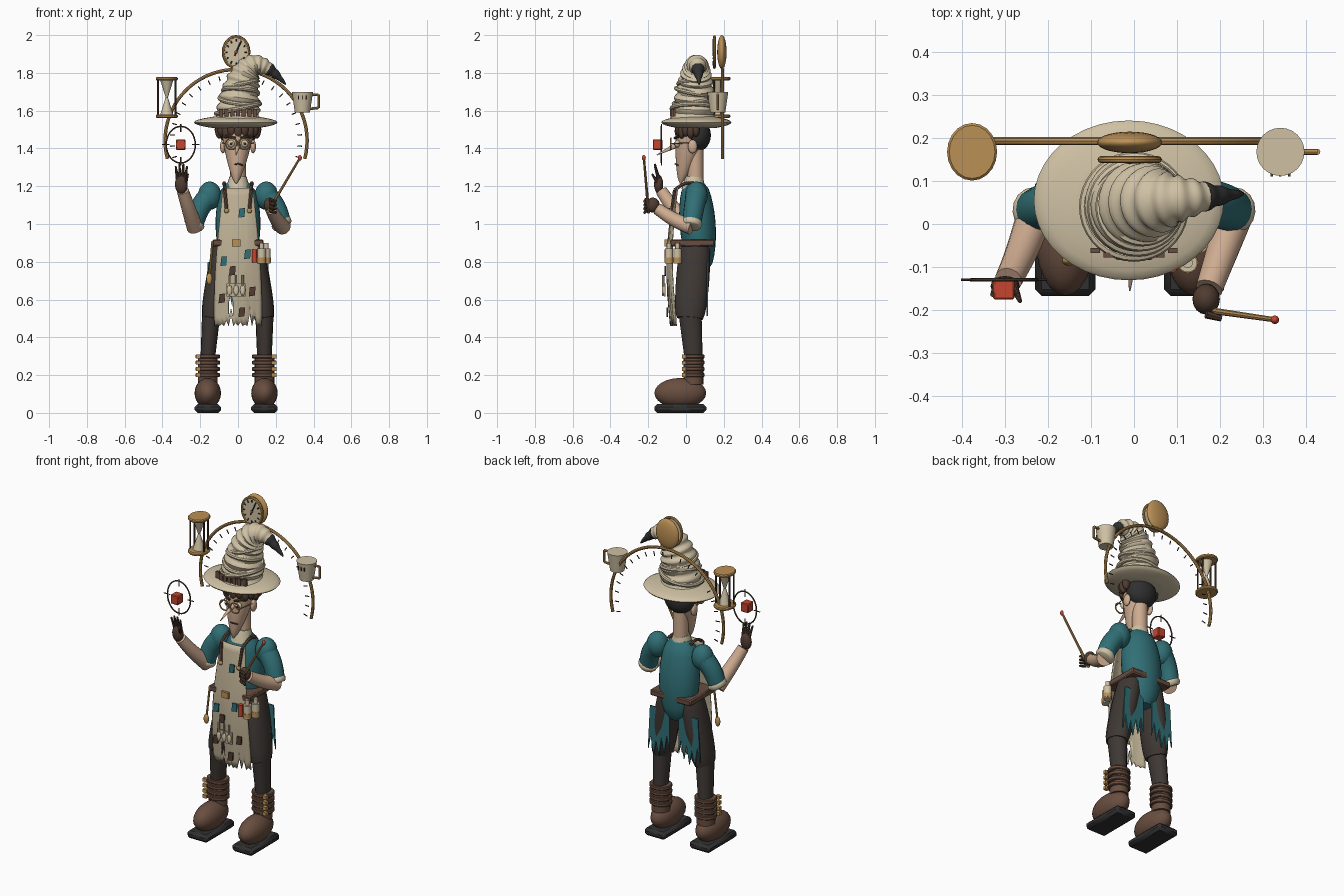
import bpy, bmesh, random
from math import sin, cos, pi, tau, sqrt, radians
from mathutils import Vector

random.seed(4)
cube = bpy.data.objects.get("Cube")
if cube:
    bpy.data.objects.remove(cube, do_unlink=True)


def colour(name, *rgb):
    material = bpy.data.materials.new(name)
    material.use_nodes = True
    material.diffuse_color = (*rgb, 1)
    material.node_tree.nodes["Principled BSDF"].inputs["Base Color"].default_value = (*rgb, 1)
    return material


teal = colour("teal cloth", .03, .16, .18)
cream = colour("cream felt", .62, .53, .37)
linen = colour("apron linen", .52, .44, .3)
charcoal = colour("charcoal trousers", .05, .04, .035)
brown = colour("boot leather", .14, .075, .05)
glove = colour("dark leather", .08, .045, .03)
skin = colour("skin", .62, .41, .28)
gold = colour("old gold", .5, .28, .09)
black = colour("near black", .03, .03, .03)
red = colour("red", .55, .06, .03)


def at(x, y, z):
    return Vector((x, y, z))


RIGHT, BACK, UP = at(1, 0, 0), at(0, 1, 0), at(0, 0, 1)


def part(name, material, *shapes, bevel=0, thickness=0):
    """One object from any number of (vertices, faces) shapes."""
    vertices, faces = [], []
    for points, polygons in shapes:
        faces += [[index + len(vertices) for index in polygon] for polygon in polygons]
        vertices += points
    mesh = bpy.data.meshes.new(name)
    mesh.from_pydata(vertices, [], faces)
    bm = bmesh.new()
    bm.from_mesh(mesh)
    bmesh.ops.recalc_face_normals(bm, faces=bm.faces)
    bm.to_mesh(mesh)
    bm.free()
    mesh.materials.append(material)
    mesh.shade_smooth()
    mesh.set_sharp_from_angle(angle=radians(40))
    thing = bpy.data.objects.new(name, mesh)
    bpy.context.collection.objects.link(thing)
    if bevel:
        thing.modifiers.new("soft edge", "BEVEL").width = bevel
    if thickness:
        thing.modifiers.new("cloth", "SOLIDIFY").thickness = thickness


def skinned(loops, closed=False):
    n, m = len(loops[0]), len(loops)
    faces = [[i * n + j, i * n + (j + 1) % n, (i + 1) % m * n + (j + 1) % n, (i + 1) % m * n + j]
             for i in range(m if closed else m - 1) for j in range(n)]
    if not closed:
        faces += [list(range(n)), list(range((m - 1) * n, m * n))]
    return [point for loop in loops for point in loop], faces


def tube(points, radius, wide=1, sides=16, ref=BACK, closed=False):
    """Skin along points; radius is one size or one per point, wide scales it across ref."""
    sizes = radius if isinstance(radius, list) else [radius] * len(points)
    loops, last = [], len(points) - 1
    for i, (point, size) in enumerate(zip(points, sizes)):
        if closed:
            along = points[(i + 1) % len(points)] - points[i - 1]
        else:
            along = points[min(i + 1, last)] - points[max(i - 1, 0)]
        along.normalize()
        u = (ref - along * along.dot(ref)).normalized()
        v = along.cross(u) * wide
        loops.append([point + (u * cos(a) + v * sin(a)) * size
                      for a in (tau * k / sides for k in range(sides))])
    return skinned(loops, closed)


def limb(a, b, start, end=None, swell=0, wide=1, bend=None, sides=16):
    """Tapered limb from a to b, optionally swollen or bent at its middle."""
    end = start if end is None else end
    steps = [k / 12 for k in range(13)] if swell or bend else [0, 1]
    points = [a.lerp(b, t) + (bend or UP * 0) * sin(pi * t) for t in steps]
    sizes = [start + (end - start) * t + swell * sqrt(abs(sin(pi * t))) for t in steps]
    return tube(points, sizes, wide, sides)


def rod(a, b, radius):
    return limb(a, b, radius, sides=8)


def drum(centre, radius, height, wide=1):
    return limb(centre - UP * height / 2, centre + UP * height / 2, radius, wide=wide, sides=20)


def ball(centre, rx, ry, rz, sides=16):
    angles = [pi * (k - 6) / 12.2 for k in range(13)]
    return tube([centre + UP * rz * sin(a) for a in angles], [ry * cos(a) for a in angles], rx / ry, sides)


def oval(centre, rx, rz, steps=32):
    return [centre + RIGHT * rx * cos(tau * k / steps) + UP * rz * sin(tau * k / steps) for k in range(steps)]


def hoop(centre, rx, rz, radius):
    return tube(oval(centre, rx, rz), radius, sides=8, closed=True)


def plate(outline, depth=.008):
    return skinned([[point + BACK * d for point in outline] for d in (-depth / 2, depth / 2)])


def box(centre, width, depth, height):
    corners = ((-1, -1), (1, -1), (1, 1), (-1, 1))
    return plate([centre + RIGHT * width * a / 2 + UP * height * b / 2 for a, b in corners], depth)


# Paired parts: boots, legs, coat rags, sleeves, ears, eyes and straps
for s, side in ((-1, "right_"), (1, "left_")):
    foot = at(s * .15 - .01, -.03, 0)
    ankle = foot + BACK * .07
    knee, hip = at(s * .14, .02, .52), at(s * .07, .05, .9)
    straps = [ankle + UP * (.2 + k * .033) for k in range(4)]
    part(side + "sole", black, box(foot + UP * .023, .14, .275, .046), bevel=.015)
    part(side + "boot", brown, ball(foot + UP * .105, .07, .137, .08, 24))
    part(side + "boot_shaft", brown, drum(ankle + UP * .23, .052, .16))
    part(side + "boot_straps", brown, *[drum(strap, .058, .022, 1.12) for strap in straps], bevel=.004)
    part(side + "boot_buckles", gold, *[box(strap + at(s * .05, -.05, 0), .025, .02, .02) for strap in straps])
    part(side + "shin", charcoal, limb(knee + UP * .03, ankle + UP * .29, .062, .048, wide=.8))
    part(side + "thigh", charcoal, limb(hip, knee - UP * .02, .07, .07, .018, wide=.74))
    zigzag = [at(s * (.03 + k * .018), .112, .5 + k % 2 * .1 + abs(k - 5) * .012) for k in range(9)]
    part(side + "coat_rag", teal, plate([at(s * .16, .112, .8), at(s * .03, .112, .8)] + zigzag))
    shoulder, elbow = at(s * .15, .055, 1.15), at(s * .232, .03, 1)
    part(side + "sleeve", teal, ball(shoulder, .062, .06, .075),
         limb(shoulder, elbow, .058, .05, bend=at(s * .01, 0, .01)))
    part(side + "sleeve_cuff", cream, limb(elbow.lerp(shoulder, .1), elbow.lerp(shoulder, -.1), .05, .045, .008))
    eye = at(s * .035, -.045, 1.425)
    lens = eye - BACK * .035
    part(side + "ear", skin, ball(at(s * .08, .035, 1.41), .015, .025, .036))
    part(side + "eye", cream, ball(eye, .02, .016, .02))
    part(side + "pupil", black, ball(eye - BACK * .016, .007, .004, .007))
    part(side + "lens_rim", gold, hoop(lens, .03, .03, .004),
         rod(lens + RIGHT * s * .03, at(s * .085, .03, 1.43), .003))
    part(side + "brow", glove, rod(eye + at(-s * .02, -.015, .03), eye + at(s * .03, .01, .04), .007))
    bib_corner = at(s * .07, -.06, 1.18)
    button = at(s * .06, -.075, 1.07)
    part(side + "apron_strap", brown, rod(button, bib_corner, .009),
         limb(bib_corner, at(s * .075, .06, 1.21), .009, bend=UP * .02, sides=8))
    part(side + "strap_button", gold, ball(button - BACK * .006, .013, .008, .013))

# Right arm raised with open hand
right_elbow, right_wrist = at(-.228, .03, .98), at(-.292, -.13, 1.175)
right_palm = at(-.3, -.145, 1.21)
part("right_forearm", skin, limb(right_elbow, right_wrist, .043, .032, bend=-BACK * .01))
part("right_glove", glove, ball(right_palm, .034, .024, .05),
     *[limb(right_palm + at(d, 0, .03), right_palm + at(d * 1.5, -.02, .115 - abs(d)), .01, .005, sides=8)
       for d in (-.02, -.007, .007, .02)],
     limb(right_palm + RIGHT * .02, right_palm + at(.035, -.035, .055), .011, .005, sides=8))

# Left arm forward, holding the wand
left_elbow, left_wrist = at(.238, .03, .985), at(.175, -.15, 1.08)
left_palm, wand_end = at(.168, -.175, 1.1), at(.328, -.223, 1.35)
part("left_forearm", skin, limb(left_elbow, left_wrist, .043, .032, bend=-UP * .01))
knuckles = [left_palm + at(0, -.035, .03 - k * .02) for k in range(4)]
part("left_glove", glove, ball(left_palm, .032, .036, .04),
     *[limb(knuckle, knuckle + at(.035, -.01, -.01), .01, .007, sides=8) for knuckle in knuckles])
part("wand", gold, limb(at(.155, -.198, 1.06), wand_end, .008, .006, sides=8))
part("wand_tip", red, ball(wand_end, .01, .01, .015))

# Torso, belt and neck
part("tunic", teal, limb(at(0, .08, .75), at(0, .045, 1.22), .035, .045, .055, wide=1.25, sides=28))
part("belt", brown, box(at(0, .034, .9), .27, .235, .036), bevel=.006)
part("buckle", gold, box(at(-.01, -.106, .9), .045, .014, .036))
part("collar", cream, limb(at(0, .04, 1.18), at(0, .045, 1.25), .065, .046))
part("neck", skin, drum(at(0, .05, 1.3), .042, .2))

# Head
part("face", skin, limb(at(-.01, -.03, 1.215), at(0, .04, 1.53), .004, .08, .02, sides=24))
part("nose", skin, limb(at(0, -.035, 1.425), at(-.01, -.155, 1.365), .017, .002, sides=10))
part("mouth", glove, limb(at(-.025, -.04, 1.31), at(.025, -.04, 1.31), .004, bend=at(0, -.016, .008)))
part("glasses_bridge", gold, rod(at(-.008, -.08, 1.43), at(.008, -.08, 1.43), .003))
part("hair", black, ball(at(0, .062, 1.47), .092, .07, .085, 24))
part("fringe", glove, *[ball(at(.1 * sin(k / 3), .045 - .085 * cos(k / 3), 1.49 + k % 2 * .01), .024, .02, .038)
                        for k in range(-5, 6)])

# Crumpled hat: rippled crown bending over into a drooping tip
slopes = [pi * (k - 6) / 12 for k in range(13)]
part("hat_brim", cream, tube([at(-.012, .055, 1.538 + .03 * sin(a)) for a in slopes],
                             [.1 + .086 * cos(a) ** 2 for a in slopes], 1.19, 40))
steps = [k / 80 for k in range(80)]
crown = [at(.26 * t * t, .04 + .03 * t, 1.54 + .3 * sin(2.45 * t)) for t in steps]
sizes = [.12 * (1 - t) ** .8 * (1 + .07 * sin(80 * t)) for t in steps]
part("hat_crown", cream, tube(crown[:64], sizes[:64], sides=28))
part("hat_tip", black, tube(crown[63:], sizes[63:]))
turns = [tau * k / 36 for k in range(36)]
part("hat_folds", cream, *[tube([at(.007 * k, .04, 1.61 + .045 * k) + (.116 - .012 * k) * (
    RIGHT * cos(a) + BACK * sin(a) + UP * .22 * (-1) ** k * cos(a + k)) for a in turns],
    .012, sides=8, ref=UP, closed=True) for k in range(4)])
part("hat_band", brown, *[box(at(d * .03, .002 * d * d - .08, 1.588), .022, .012, .04) for d in range(-3, 4)])

# Tattered apron: curved cloth with a ragged hem and a torn hole
TOP, DROP, COLUMNS, ROWS = 1.19, .73, 20, 18


def apron_point(x, t, drop=DROP):
    return at(x, 2 * x * x - .06 - .025 * t - .03 * sin(pi * t), TOP - drop * t)


drops = [DROP - random.uniform(0, .07) * (j % 2) for j in range(COLUMNS + 1)]
cloth = [apron_point((.08 + .08 * t - .035 * t ** 3) * (2 * j / COLUMNS - 1), t, drops[j])
         for t in (i / ROWS for i in range(ROWS + 1)) for j in range(COLUMNS + 1)]
WIDE = COLUMNS + 1
weave = [[n, n + 1, n + WIDE + 1, n + WIDE] for i in range(ROWS) for j in range(COLUMNS)
         for n in [i * WIDE + j] if not (i in (15, 16) and j in (6, 7))]
part("apron", linen, (cloth, weave), thickness=.006)


def patches(*places):
    shapes = []
    for x, t in places:
        centre = apron_point(x, t) - BACK * .008
        shapes.append(plate([centre + at(a * .018, 0, b * .026) for a, b in ((-1, -1), (.8, -.8), (1, 1), (-.7, .9))]))
    return shapes


part("teal_patches", teal, *patches((-.075, .53), (.02, .18), (.05, .48)))
part("leather_patches", glove, *patches((.075, .75), (-.085, .8), (.02, .9), (-.03, .6)))
pocket = at(-.01, -.112, .65)
part("pocket", linen, box(pocket, .1, .008, .07))
spoons = [pocket + at(d, -.008, 0) for d in (-.035, 0, .035)]
part("spoons", cream, *[rod(spoon - UP * .03, spoon + UP * .08, .006) for spoon in spoons],
     *[ball(spoon, .014, .008, .028) for spoon in spoons])

# Things hung from the belt
ladle = at(-.152, -.085, .71)
bottles = [at(.125, -.09, .83), at(.15, -.045, .83)]
part("hip_ladle", gold, rod(ladle, at(-.135, -.075, .91), .006), ball(ladle, .016, .012, .03))
part("hip_bottles", cream, *[drum(bottle, .022, .08) for bottle in bottles],
     *[drum(bottle + UP * .05, .012, .04) for bottle in bottles])
part("bottle_bands", gold, *[drum(bottle - UP * .02, .024, .025) for bottle in bottles])
part("red_vial", red, drum(at(.088, -.1, .83), .013, .07))

# Floating cube and its ring
target = at(-.303, -.13, 1.42)
part("floating_cube", red, box(target - BACK * .02, .05, .052, .055), bevel=.004)
part("cube_ring", glove, hoop(target, .077, .097, .004),
     *[rod(target + way * .06, target + way * .1, .003) for way in (RIGHT, -RIGHT, UP * 1.1, UP * -1.1)])

# Gold arch with dial marks
hub = at(-.01, .193, 1.442)
spokes = [RIGHT * cos(a) + UP * sin(a) for a in (radians(5 * k - 15) for k in range(43))]
part("arch", gold, tube([hub + spoke * .376 for spoke in spokes], .009, sides=8))
part("arch_marks", glove, *[rod(hub + spoke * .325, hub + spoke * .35, .003) for spoke in spokes[::2]])

# Clock
clock = at(-.01, .19, 1.91)
dial = clock - BACK * .04
part("clock_back", gold, ball(clock, .076, .025, .09, 28))
part("clock_rim", gold, hoop(dial, .067, .081, .008))
part("clock_face", cream, plate(oval(dial, .067, .081)))
front = dial - BACK * .005
part("clock_marks", black, *[rod(a, b, .0035) for a, b in zip(oval(front, .045, .055, 12), oval(front, .057, .07, 12))],
     rod(front + at(-.008, 0, -.02), front + at(.025, 0, .055), .004))
part("clock_pin", red, ball(front, .008, .006, .008))

# Hourglass
glass = at(-.377, .168, 1.67)
part("hourglass_caps", gold, *[drum(glass + UP * d, .067, .018, .87) for d in (-.1, .1)], bevel=.005)
part("hourglass_posts", glove, *[rod(glass + at(a * .046, b * .02, -.1), glass + at(a * .046, b * .02, .1), .005)
                                 for a in (-1, 1) for b in (-1, 1)])
part("hourglass_glass", cream, *[limb(glass, glass + UP * d, .006, .036) for d in (-.095, .095)])

# Mug
mug = at(.341, .168, 1.59)
grip = [mug + at(*corner) for corner in ((.045, 0, .095), (.086, 0, .095), (.086, 0, .025), (.04, 0, .02))]
part("mug", cream, limb(mug, mug + UP * .11, .04, .056, sides=24))
part("mug_handle", gold, *[rod(a, b, .007) for a, b in zip(grip, grip[1:])])
part("mug_marks", glove, *[box(mug + at(k * .02, -.053, .08), .006, .008, .02) for k in (-1, 0, 1)])
